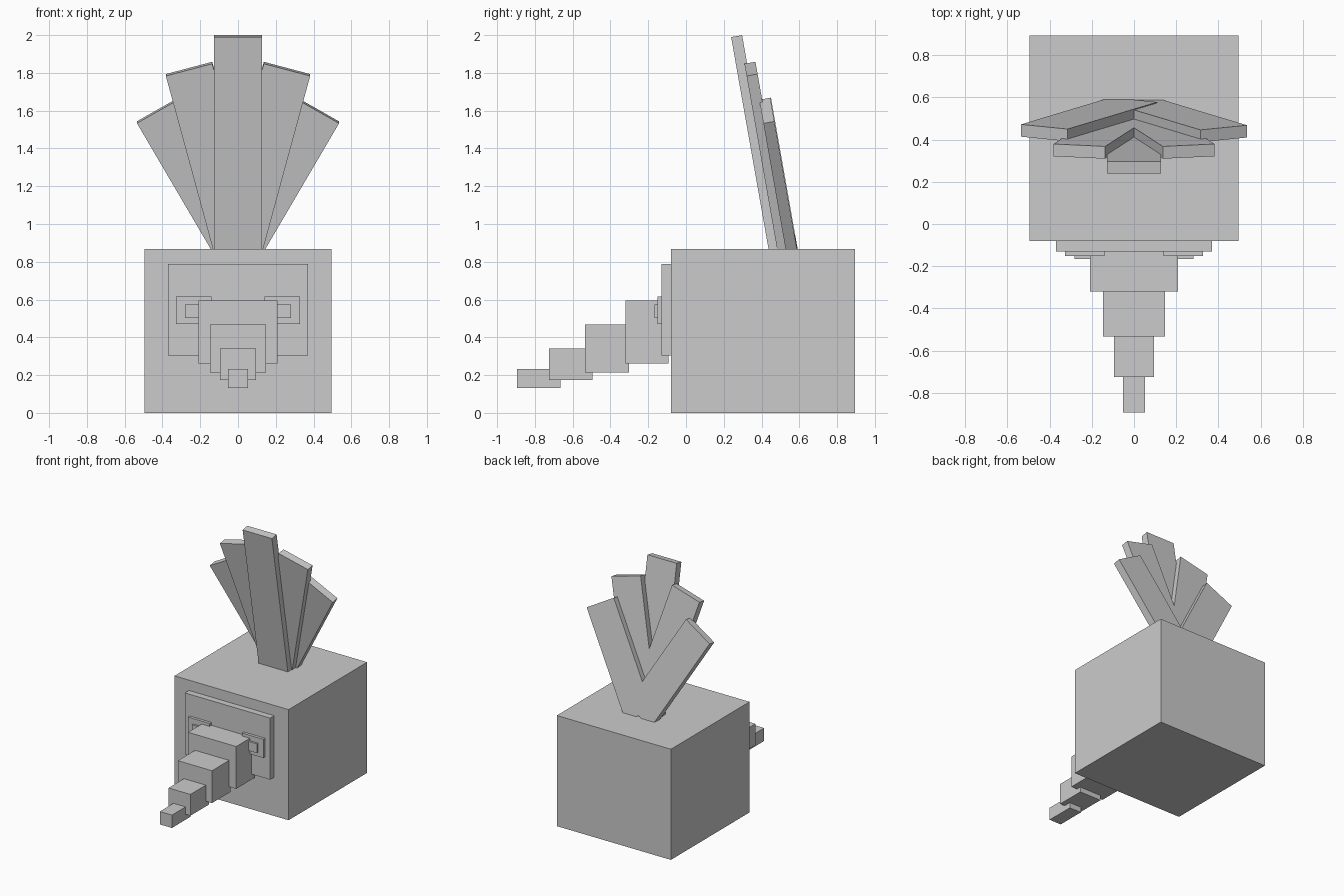
import bpy, bmesh, math
from mathutils import Matrix, Vector

if "Cube" in bpy.data.objects:
    bpy.data.objects.remove(bpy.data.objects["Cube"])

grey = bpy.data.materials.new("plain grey")
grey.diffuse_color = (0.6, 0.6, 0.6, 1)
grey.use_nodes = True
grey.node_tree.nodes["Principled BSDF"].inputs["Base Color"].default_value = grey.diffuse_color


def box(name, lo, hi, matrix=Matrix.Identity(4)):
    """Box between two corners, with an optional transform baked in."""
    lo, hi = Vector(lo), Vector(hi)
    bm = bmesh.new()
    bmesh.ops.create_cube(bm, size=1)
    for v in bm.verts:
        v.co = matrix @ Vector([(lo[i] + hi[i]) / 2 + v.co[i] * (hi[i] - lo[i]) for i in range(3)])
    mesh = bpy.data.meshes.new(name)
    bm.to_mesh(mesh)
    bm.free()
    mesh.materials.append(grey)
    obj = bpy.data.objects.new(name, mesh)
    bpy.context.collection.objects.link(obj)
    return obj


# Body block and raised face plate
box("body", (-0.495, -0.08, 0), (0.495, 0.894, 0.868))
box("face_plate", (-0.37, -0.13, 0.304), (0.37, -0.07, 0.787))

# Eyes with pupils, mirrored left and right
for side, s in (("left", -1), ("right", 1)):
    for part, a, b, y, z0, z1 in (("eye", 0.14, 0.327, -0.152, 0.471, 0.617),
                                  ("pupil", 0.19, 0.281, -0.167, 0.503, 0.575)):
        x0, x1 = sorted((s * a, s * b))
        box(f"{side}_{part}", (x0, y, z0), (x1, -0.12, z1))

# Stepped snout: half width, front y, back y, bottom z, top z
snout = [(0.209, -0.321, -0.092, 0.262, 0.594),
         (0.148, -0.534, -0.303, 0.215, 0.469),
         (0.095, -0.725, -0.495, 0.175, 0.342),
         (0.0525, -0.894, -0.665, 0.132, 0.233)]
for i, (w, y0, y1, z0, z1) in enumerate(snout):
    box(f"snout_segment_{i + 1}", (-w, y0, z0), (w, y1, z1))

# Crest: plates fanned about a shared base, leaning forward by 10 degrees
lean = Matrix.Translation((0, 0.439, 0.855)) @ Matrix.Rotation(math.radians(10), 4, "X")
plates = [("crest_middle", 0, 1.152, 0),
          ("crest_inner_left", -15, 1.002, 0.045),
          ("crest_inner_right", 15, 1.002, 0.045),
          ("crest_outer_left", -30, 0.85, 0.093),
          ("crest_outer_right", 30, 0.85, 0.089)]
for name, angle, length, depth in plates:
    fan = Matrix.Rotation(math.radians(angle), 4, "Y")
    box(name, (-0.127, depth, 0), (0.127, depth + 0.059, length), lean @ fan)
